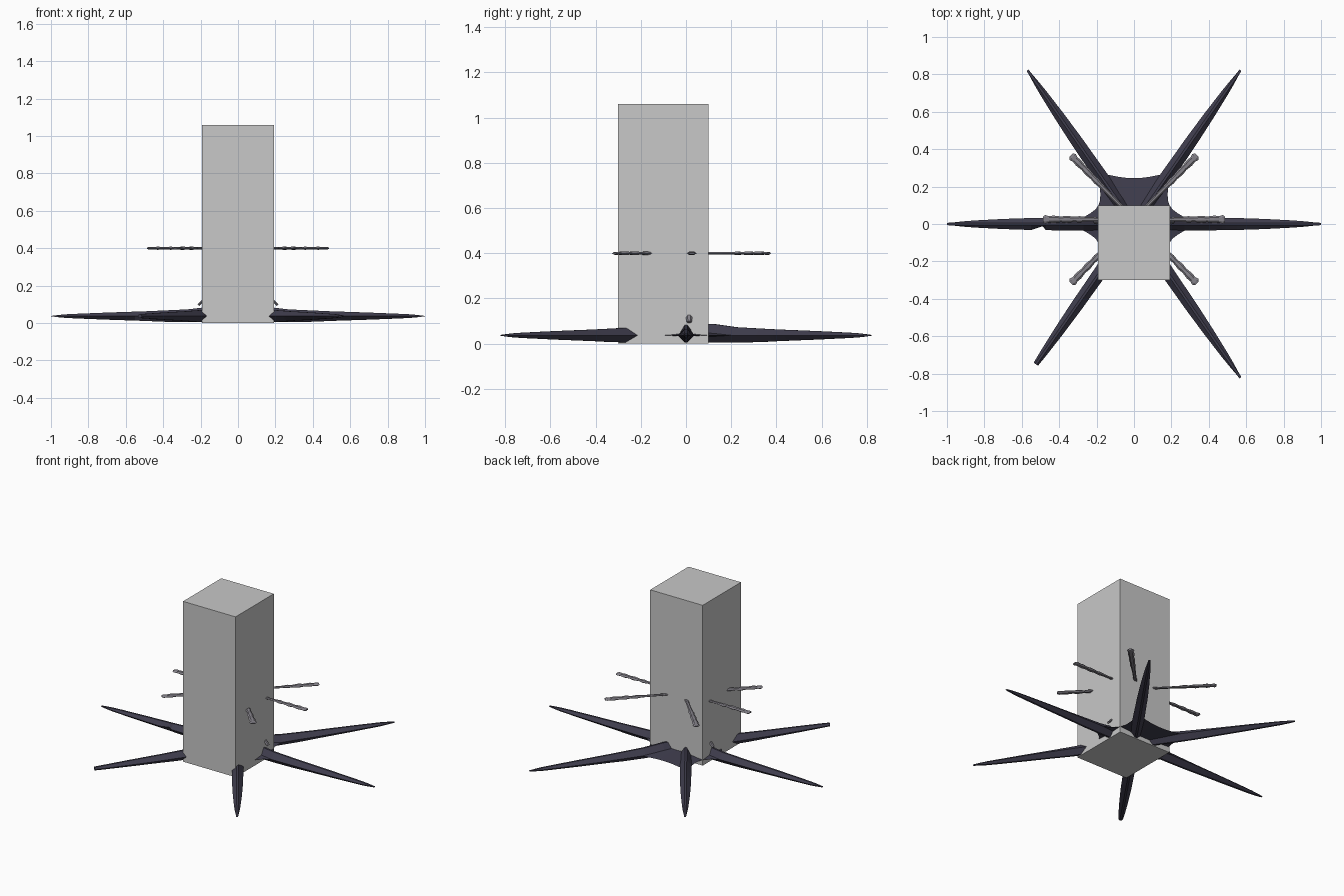
import bpy, bmesh, math
from mathutils import Vector, Matrix

if "Cube" in bpy.data.objects:
    bpy.data.objects.remove(bpy.data.objects["Cube"])


def material(name, rgb):
    m = bpy.data.materials.new(name)
    m.diffuse_color = (*rgb, 1)
    m.use_nodes = True
    m.node_tree.nodes["Principled BSDF"].inputs["Base Color"].default_value = m.diffuse_color
    return m


GREY = material("light grey", (0.58, 0.58, 0.58))
DARK = material("dark slate", (0.05, 0.047, 0.075))
STICK = material("stick grey", (0.23, 0.22, 0.25))


def finish(bm, name, mat, matrix=None):
    if matrix:
        bmesh.ops.transform(bm, matrix=matrix, verts=bm.verts)
    bmesh.ops.recalc_face_normals(bm, faces=bm.faces)
    me = bpy.data.meshes.new(name)
    bm.to_mesh(me)
    bm.free()
    me.materials.append(mat)
    ob = bpy.data.objects.new(name, me)
    bpy.context.collection.objects.link(ob)
    return ob


def loft(rings):
    """Bridge a list of equal-sized rings and cap both ends."""
    bm = bmesh.new()
    vs = [[bm.verts.new(p) for p in ring] for ring in rings]
    n = len(vs[0])
    for a, b in zip(vs, vs[1:]):
        for i in range(n):
            j = (i + 1) % n
            bm.faces.new((a[i], a[j], b[j], b[i]))
    bm.faces.new(vs[0][::-1])
    bm.faces.new(vs[-1])
    return bm


def turned(angle, x=0, y=0, z=0):
    return Matrix.Translation((x, y, z)) @ Matrix.Rotation(angle, 4, 'Z')


# Tall block
bm = bmesh.new()
bmesh.ops.create_cube(bm, size=1)
finish(bm, "block", GREY,
       Matrix.Translation((0, -0.1, 0.53)) @ Matrix.Diagonal((0.384, 0.4, 1.06, 1)))

# Six tapering blades with diamond section: radius, half width, half height
MID = 0.037
BLADE = [(0.04, .035, .052), (0.15, .036, .050), (0.27, .036, .036), (0.40, .034, .030),
         (0.47, .033, .027), (0.49, .033, .026), (0.55, .032, .024), (0.70, .027, .019),
         (0.85, .019, .013), (0.915, .014, .010), (0.96, .009, .006), (1.0, .001, .001)]
ANGLES = [math.radians(a) for a in (0, 55.3, 124.7, 180, 235, 304.7)]


def blade(name, angle, length=1.0, chipped=False):
    rings = []
    for r, w, t in BLADE:
        if r > length:
            break
        left = w
        if chipped and 0.475 < r < 0.5:   # chip in one edge
            left = 0.012
        rings.append([(r, -w, 0), (r, -0.006, t), (r, 0.006, t), (r, left, 0),
                      (r, 0.006, -min(t, .032)), (r, -0.006, -min(t, .032))])
    finish(loft(rings), name, DARK, turned(angle, z=MID))


for i, a in enumerate(ANGLES):
    blade(f"blade_{i + 1}", a, 0.93 if i == 4 else 1.0, i == 3)

# Thin web with concave edges joining the blades
bm = bmesh.new()
rim = []
for i, a in enumerate(ANGLES):
    b = ANGLES[(i + 1) % 6] + (2 * math.pi if i == 5 else 0)
    depth = 0.245 if b - a > 1.1 else 0.215
    for k in range(8):
        u = k / 8
        r = depth + (0.33 - depth) * abs(2 * u - 1) ** 2.2
        ang = a + (b - a) * u
        rim.append(bm.verts.new((r * math.cos(ang), r * math.sin(ang), MID)))
top = bm.verts.new((0, 0, 0.062))
low = bm.verts.new((0, 0, 0.022))
for p, q in zip(rim, rim[1:] + rim[:1]):
    bm.faces.new((p, q, top))
    bm.faces.new((q, p, low))
finish(bm, "hub_web", DARK)

# Six knobbly sticks: radius, half width, half height
TWIG = [(0.02, .010, .005), (0.20, .011, .005), (0.26, .013, .005), (0.29, .017, .008),
        (0.32, .014, .005), (0.36, .019, .009), (0.39, .015, .006), (0.43, .020, .009),
        (0.455, .017, .006), (0.475, .023, .007), (0.487, .014, .004)]


def ring6(r, w, t):
    return [(r, w * math.cos(k * math.pi / 3), t * 1.1 * math.sin(k * math.pi / 3))
            for k in range(6)]


for i, deg in enumerate((0, 45.5, 134.5, 180, 225.5, 314.5)):
    scale = 1.0 if i in (0, 3) else 0.985
    rings = [ring6(r * scale, w, t) for r, w, t in TWIG]
    finish(loft(rings), f"stick_{i + 1}", STICK, turned(math.radians(deg), 0, 0.025, 0.4))

# Short sloping struts that peek out beside the block
for name, s in (("right_strut", 1), ("left_strut", -1)):
    rings = []
    for x, z, w in ((0.15, 0.165, .011), (0.195, 0.113, .014), (0.212, 0.096, .011)):
        rings.append([(s * (x + 0.005 * math.sin(k * math.pi / 3)),
                       0.014 + w * math.cos(k * math.pi / 3),
                       z + 0.005 * math.sin(k * math.pi / 3)) for k in range(6)])
    finish(loft(rings), name, STICK)
